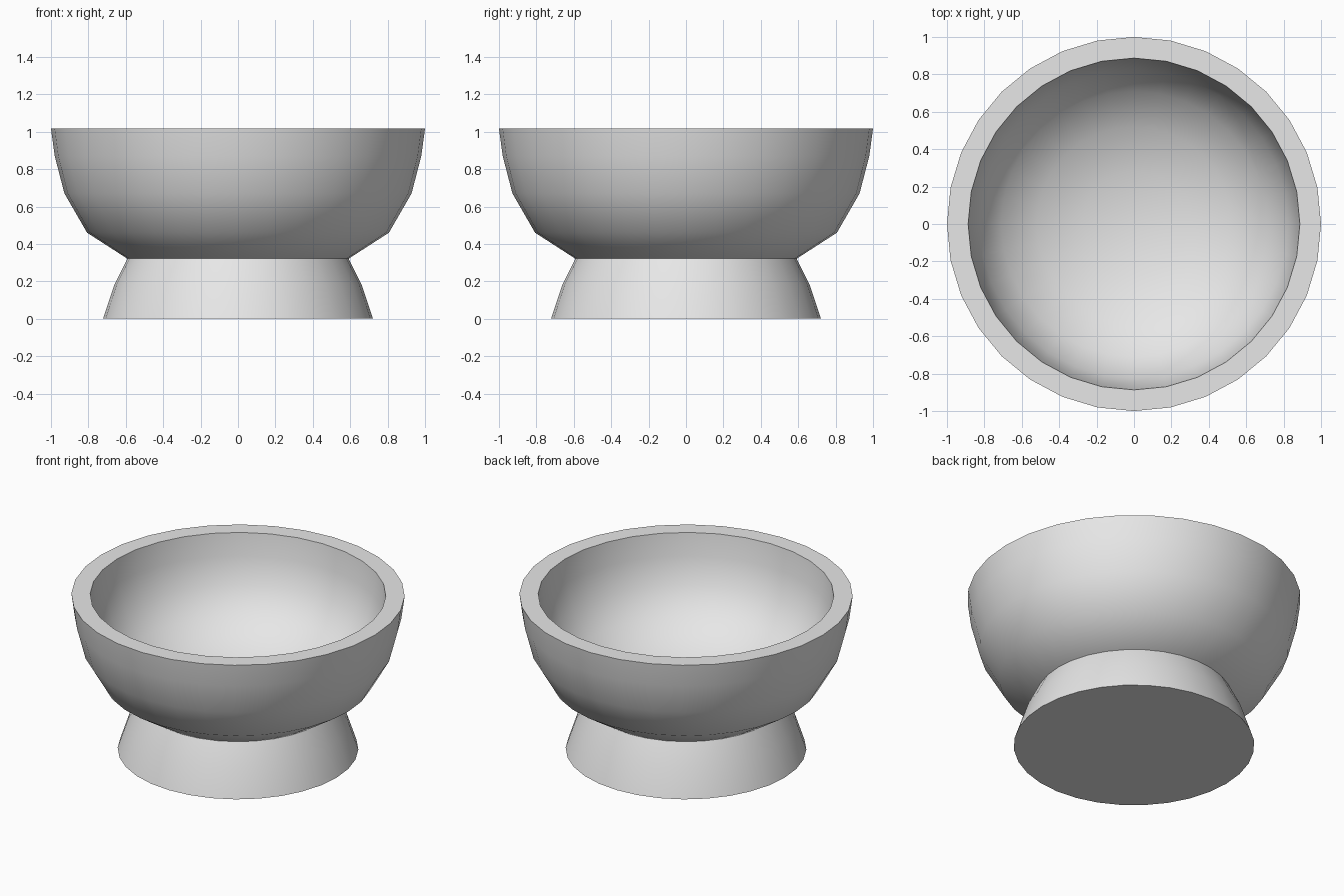
import bpy
import bmesh
import math

SEGMENTS = 32

cube = bpy.data.objects.get("Cube")
if cube:
    bpy.data.objects.remove(cube, do_unlink=True)

# One plain grey for the whole dish
grey = bpy.data.materials.new("plain_grey")
colour = (0.8, 0.8, 0.8, 1.0)
grey.diffuse_color = colour
grey.use_nodes = True
grey.node_tree.nodes["Principled BSDF"].inputs["Base Color"].default_value = colour


def lathe(name, profile):
    """Spin a (radius, height) profile around the z axis."""
    bm = bmesh.new()
    verts = [bm.verts.new((r, 0, z)) for r, z in profile]
    edges = [bm.edges.new(pair) for pair in zip(verts, verts[1:])]
    bmesh.ops.spin(bm, geom=verts + edges, cent=(0, 0, 0), axis=(0, 0, 1),
                   angle=math.tau, steps=SEGMENTS, use_duplicate=False)
    bmesh.ops.remove_doubles(bm, verts=bm.verts, dist=0.0005)
    bmesh.ops.recalc_face_normals(bm, faces=bm.faces)
    mesh = bpy.data.meshes.new(name)
    bm.to_mesh(mesh)
    bm.free()
    mesh.materials.append(grey)
    obj = bpy.data.objects.new(name, mesh)
    bpy.context.collection.objects.link(obj)
    bpy.ops.object.select_all(action="DESELECT")
    obj.select_set(True)
    bpy.context.view_layer.objects.active = obj
    bpy.ops.object.shade_smooth_by_angle(angle=math.radians(40))
    return obj


# Thick round bowl: outer wall up, flat rim, inner wall down
outer = [(0, 0.21), (0.3, 0.235), (0.59, 0.32), (0.807, 0.46),
         (0.928, 0.67), (0.98, 0.87), (1, 1.017)]
inner = [(0.887, 1.017), (0.87, 0.87), (0.825, 0.7), (0.71, 0.54),
         (0.52, 0.42), (0.28, 0.345), (0, 0.32)]
lathe("bowl", outer + inner)

# Flared foot with a flat base
lathe("foot", [(0, 0), (0.722, 0), (0.662, 0.18), (0.59, 0.325), (0, 0.325 - 0.05)])
